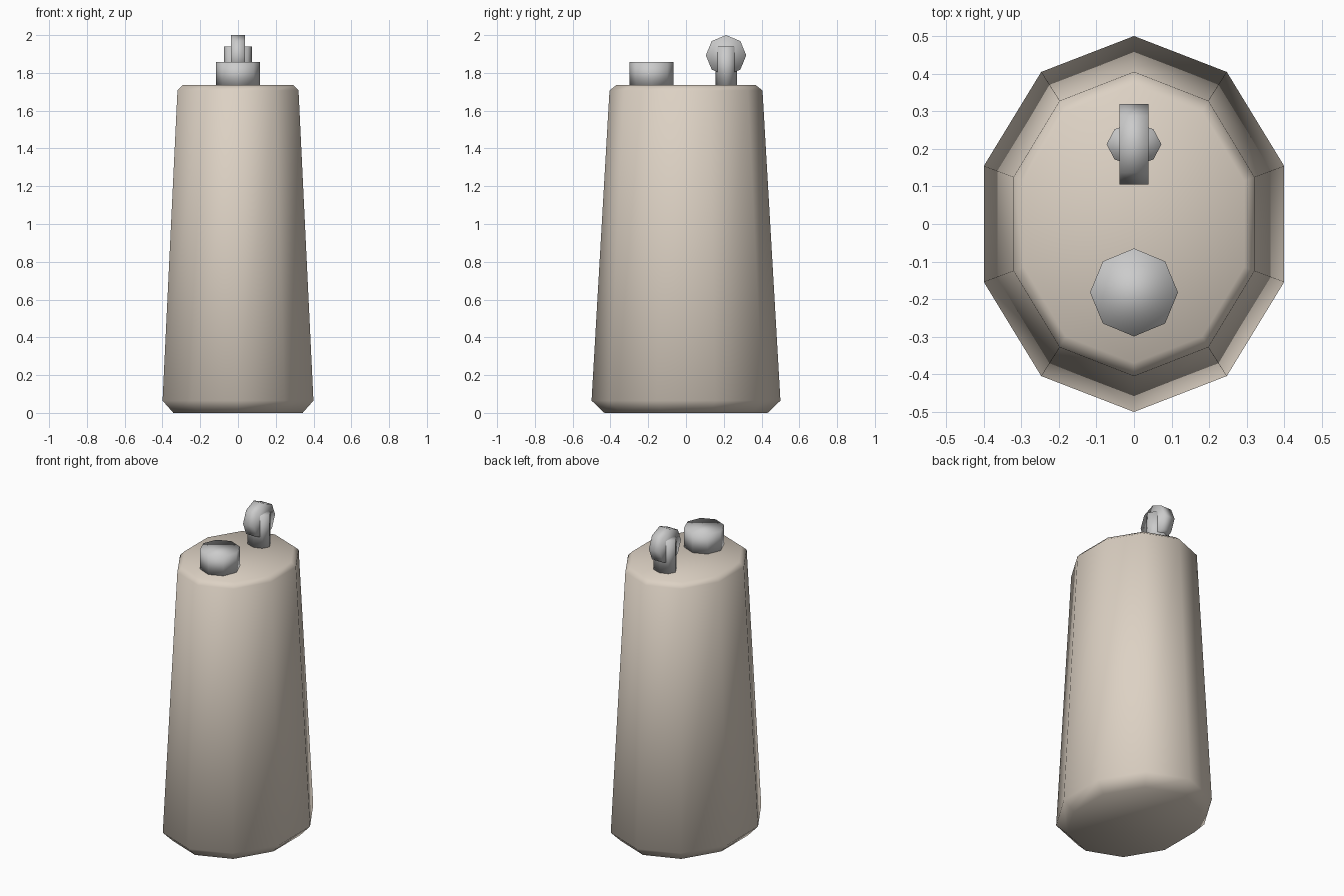
import bpy, bmesh, math

if "Cube" in bpy.data.objects:
    bpy.data.objects.remove(bpy.data.objects["Cube"])


def lathe(name, sides, rings, place, start=0.0):
    """Closed loft of elliptical n-gon rings (rx, ry, h); place maps a local point to the world."""
    bm = bmesh.new()
    loops = []
    for rx, ry, h in rings:
        loop = []
        for i in range(sides):
            a = start + 2 * math.pi * i / sides
            loop.append(bm.verts.new(place(rx * math.cos(a), ry * math.sin(a), h)))
        loops.append(loop)
    for lo, hi in zip(loops, loops[1:]):
        for i in range(sides):
            j = (i + 1) % sides
            bm.faces.new((lo[i], lo[j], hi[j], hi[i]))
    bm.faces.new(loops[0][::-1])
    bm.faces.new(loops[-1])
    bmesh.ops.recalc_face_normals(bm, faces=bm.faces)
    for f in bm.faces:
        f.smooth = True
    me = bpy.data.meshes.new(name)
    bm.to_mesh(me)
    bm.free()
    ob = bpy.data.objects.new(name, me)
    bpy.context.collection.objects.link(ob)
    return ob


# Tapered oval body with chamfered rims
body = lathe("body", 10,
             [(0.36, 0.432, 0.0), (0.42, 0.5, 0.065),
              (0.337, 0.405, 1.707), (0.309, 0.37, 1.735)],
             lambda x, y, h: (x, y, h), math.pi / 2)
mat = bpy.data.materials.new("beige")
mat.diffuse_color = (0.72, 0.64, 0.55, 1)
mat.use_nodes = True
mat.node_tree.nodes["Principled BSDF"].inputs["Base Color"].default_value = mat.diffuse_color
body.data.materials.append(mat)

# Front filler cap
lathe("cap", 8, [(0.117, 0.117, 1.73), (0.117, 0.117, 1.858)],
      lambda x, y, h: (x, y - 0.182, h))

# Rear post
lathe("post", 8, [(0.073, 0.057, 1.73), (0.073, 0.057, 1.94)],
      lambda x, y, h: (x, y + 0.212, h))

# Upright disc through the post, axis along x
lathe("disc", 8, [(0.107, 0.107, -0.038), (0.107, 0.107, 0.038)],
      lambda x, y, h: (h, x + 0.212, y + 1.893))
